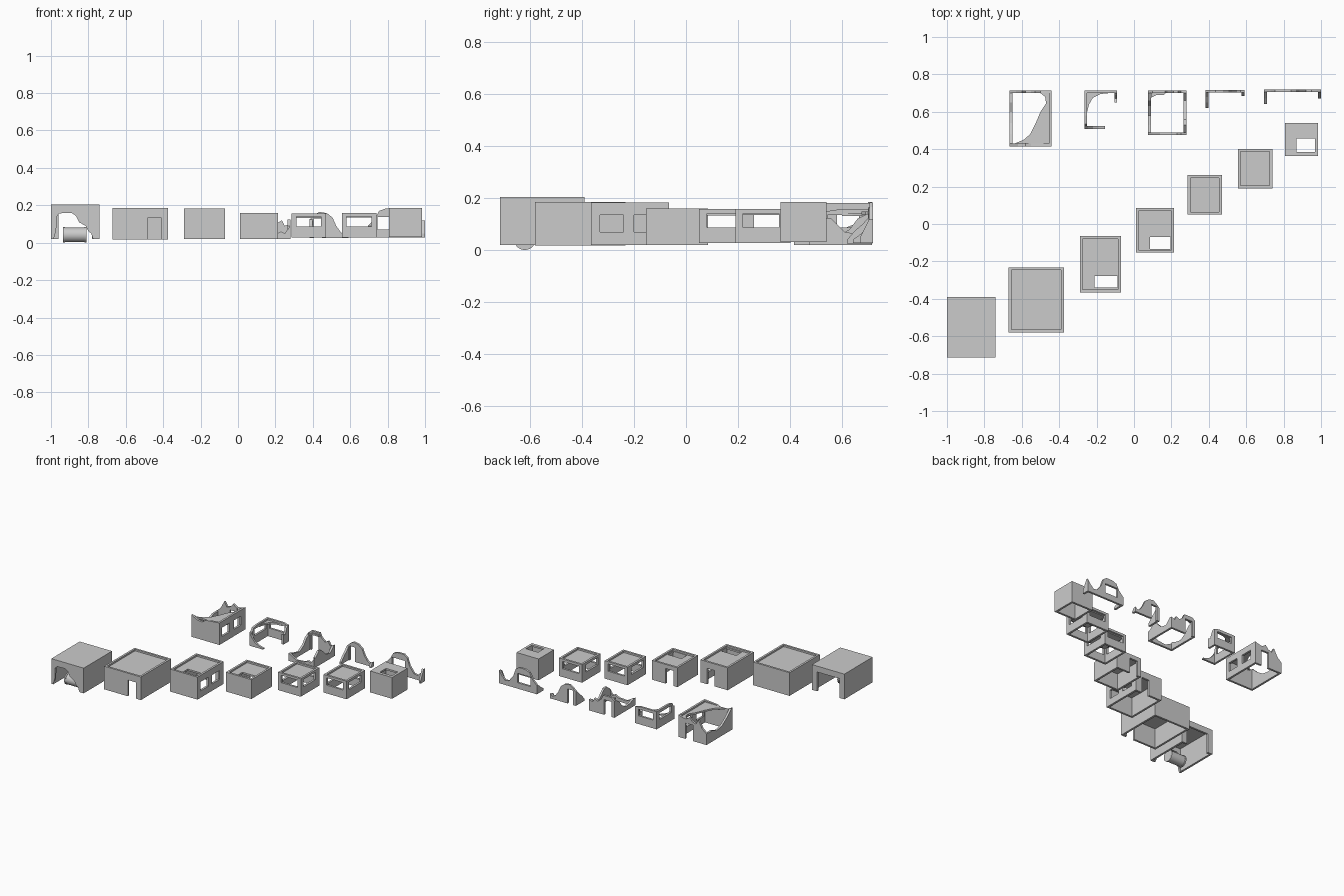
import bpy, bmesh, math
from mathutils import Matrix, Vector

if "Cube" in bpy.data.objects:
    bpy.data.objects.remove(bpy.data.objects["Cube"])

T = 0.015  # wall thickness


def panel(name, outline, holes, axes, centre, thick=T):
    """Flat slab: filled 2D outline with holes, turned into a mesh."""
    cu = bpy.data.curves.new(name, 'CURVE')
    cu.dimensions = '2D'
    cu.fill_mode = 'BOTH'
    cu.extrude = thick / 2
    for loop in [outline] + holes:
        sp = cu.splines.new('POLY')
        sp.points.add(len(loop) - 1)
        for p, co in zip(sp.points, loop):
            p.co = (co[0], co[1], 0, 1)
        sp.use_cyclic_u = True
    tmp = bpy.data.objects.new(name + "_outline", cu)
    me = bpy.data.meshes.new_from_object(tmp)
    bpy.data.objects.remove(tmp)
    bm = bmesh.new()
    bm.from_mesh(me)
    bmesh.ops.remove_doubles(bm, verts=bm.verts, dist=1e-5)
    m = Matrix(axes).transposed().to_4x4()
    bmesh.ops.transform(bm, matrix=Matrix.Translation(Vector(centre)) @ m, verts=bm.verts)
    bmesh.ops.recalc_face_normals(bm, faces=bm.faces)
    for f in bm.faces:
        f.smooth = False
    bm.to_mesh(me)
    bm.free()
    me.name = name
    ob = bpy.data.objects.new(name, me)
    bpy.context.collection.objects.link(ob)
    return ob


def rect(a, b, c, d):
    return [(a, c), (b, c), (b, d), (a, d)]


def wall(name, side, box, top=None, gap=(), windows=(), lo=None, hi=None):
    """One wall of a box; top = ragged upper edge, gap = notch in the bottom edge."""
    x0, x1, y0, y1, z0, z1 = box
    if side in ('front', 'back'):
        axes = ((1, 0, 0), (0, 0, 1), (0, -1, 0))
        a, b = x0, x1
        centre = (0, y0 + T / 2 if side == 'front' else y1 - T / 2, 0)
    else:
        axes = ((0, 1, 0), (0, 0, 1), (1, 0, 0))
        a, b = y0 + T, y1 - T
        centre = (x0 + T / 2 if side == 'left' else x1 - T / 2, 0, 0)
    a = a if lo is None else lo
    b = b if hi is None else hi
    top = top or [(a, z1), (b, z1)]
    outline = [(a, z0)] + list(gap) + [(b, z0)] + list(reversed(top))
    panel(f"{name}_{side}_wall", outline, [rect(*w) for w in windows], axes, centre)


def roof(name, outline, z, holes=()):
    panel(f"{name}_roof", outline, [rect(*h) for h in holes],
          ((1, 0, 0), (0, 1, 0), (0, 0, 1)), (0, 0, z - 0.006), 0.012)


def door(a, b, z0, h):
    return [(a, z0), (a, h), (b, h), (b, z0)]


def house(name, box, gaps=None, windows=None, hole=None, flat=False):
    x0, x1, y0, y1, z0, z1 = box
    gaps, windows = gaps or {}, windows or {}
    wall_box = (x0, x1, y0, y1, z0, z1 - 0.012 if flat else z1)
    for side in ('front', 'back', 'left', 'right'):
        wall(name, side, wall_box, gap=gaps.get(side, ()), windows=windows.get(side, ()))
    i = 0 if flat else T
    roof(name, rect(x0 + i, x1 - i, y0 + i, y1 - i), z1 if flat else z1 - 0.012,
         [hole] if hole else ())


# Intact houses along the diagonal
house("breached_house", (-1, -.74, -.715, -.39, .02, .203), flat=True, gaps={
    'front': [(-.985, .02), (-.972, .07), (-.97, .14), (-.955, .157), (-.89, .16), (-.868, .145),
              (-.85, .11), (-.815, .09), (-.8, .06), (-.785, .05), (-.775, .02)],
    'back': door(-.96, -.78, .02, .16)})
house("door_house", (-.67, -.375, -.58, -.232, .017, .185),
      gaps={'front': door(-.48, -.413, .017, .135)})
house("side_window_house", (-.29, -.07, -.365, -.065, .02, .183),
      gaps={'back': door(-.185, -.125, .02, .135)},
      windows={'right': [(-.33, -.24, .07, .135), (-.2, -.11, .07, .135)]},
      hole=(-.21, -.088, -.34, -.277))
house("back_door_house", (.01, .215, -.153, .085, .02, .16),
      gaps={'back': door(.04, .105, .02, .13)}, hole=(.085, .195, -.133, -.07))
for nm, (x0, x1, y0, y1, z0, z1) in {
        "small_window_house": (.287, .47, .05, .262, .027, .157),
        "wide_window_house": (.555, .74, .19, .402, .027, .158)}.items():
    wx, wy = (x0 + .025, x1 - .027, .087, .14), (y0 + .03, y1 - .045, .087, .14)
    house(nm, (x0, x1, y0, y1, z0, z1),
          windows={'front': [wx], 'back': [wx], 'left': [wy], 'right': [wy]})
house("tower_house", (.807, .985, .363, .54, .03, .185), flat=True, hole=(.87, .967, .386, .456))

# Barrel lying in the breach
for nm, r, d, x in (("barrel", .039, .125, -.873), ("barrel_hoop_left", .042, .01, -.93),
                    ("barrel_hoop_right", .042, .01, -.816)):
    bpy.ops.mesh.primitive_cylinder_add(vertices=24, radius=r, depth=d, location=(x, -.62, .042),
                                        rotation=(0, math.pi / 2, 0))
    bpy.context.object.name = nm
    bpy.ops.object.shade_smooth_by_angle()

# Ruin with two side windows and part of its roof
b = (-.665, -.44, .415, .715, .02, .18)
wall("large_ruin", 'front', b, top=[(-.665, .18), (-.62, .155), (-.58, .15), (-.55, .17), (-.44, .18)])
wall("large_ruin", 'right', b, windows=[(.445, .53, .07, .135), (.58, .665, .07, .135)])
wall("large_ruin", 'back', b, gap=door(-.555, -.495, .02, .135),
     top=[(-.665, .1), (-.63, .13), (-.6, .185), (-.58, .15), (-.55, .16), (-.53, .185),
          (-.5, .165), (-.47, .17), (-.44, .18)])
wall("large_ruin", 'left', b, top=[(.43, .175), (.48, .13), (.54, .09), (.6, .08), (.65, .1), (.7, .1)])
roof("large_ruin", [(-.64, .43), (-.455, .43), (-.455, .7), (-.5, .7), (-.475, .68), (-.47, .645),
                    (-.5, .6), (-.525, .54), (-.555, .48), (-.59, .45)], .168)

# Ruin of a four-window hut, open at the front right
b = (-.265, -.09, .508, .715, .027, .155)
wall("corner_ruin", 'left', b, windows=[(.545, .68, .087, .135)],
     top=[(.523, .125), (.535, .148), (.58, .155), (.7, .155)])
wall("corner_ruin", 'back', b, windows=[(-.235, -.117, .087, .135)],
     top=[(-.265, .155), (-.13, .155), (-.09, .145)])
wall("corner_ruin", 'front', b, hi=-.155,
     top=[(-.265, .125), (-.245, .09), (-.22, .06), (-.19, .045), (-.155, .035)])
wall("corner_ruin", 'right', b, lo=.65, top=[(.65, .1), (.67, .09), (.69, .135), (.7, .145)])
roof("corner_ruin", [(-.25, .6), (-.24, .64), (-.22, .675), (-.18, .695), (-.13, .7), (-.25, .7)], .143)

# Ruin with the door arch in its back wall
b = (.075, .28, .475, .715, .02, .16)
wall("arch_ruin", 'back', b, gap=door(.098, .158, .02, .13),
     top=[(.075, .14), (.1, .16), (.165, .16), (.18, .13), (.21, .105), (.235, .12), (.25, .09), (.28, .1)])
wall("arch_ruin", 'front', b, top=[(.075, .075), (.1, .06), (.14, .04), (.2, .045), (.23, .06),
                                   (.25, .05), (.28, .09)])
wall("arch_ruin", 'left', b, top=[(.49, .075), (.53, .06), (.58, .05), (.63, .08), (.66, .12), (.7, .14)])
wall("arch_ruin", 'right', b, top=[(.49, .09), (.53, .125), (.56, .12), (.61, .07), (.66, .06), (.7, .1)])
roof("arch_ruin", [(.09, .7), (.09, .675), (.12, .69), (.16, .69), (.17, .7)], .148)

# Lone doorway wall
b = (.383, .59, .475, .717, .025, .165)
wall("doorway_ruin", 'back', b, gap=door(.405, .45, .025, .13),
     top=[(.383, .125), (.41, .15), (.435, .165), (.475, .158), (.505, .135), (.525, .09), (.55, .055),
          (.57, .045), (.59, .06)])
wall("doorway_ruin", 'left', b, lo=.62, top=[(.62, .04), (.65, .075), (.68, .1), (.702, .125)])
wall("doorway_ruin", 'right', b, lo=.685, top=[(.685, .035), (.702, .06)])

# Lone window wall
b = (.695, 1, .5, .72, .027, .185)
wall("window_ruin", 'back', b, windows=[(.745, .85, .07, .138)],
     top=[(.695, .09), (.73, .125), (.755, .17), (.79, .183), (.84, .183), (.865, .165), (.885, .11),
          (.92, .065), (.95, .06), (.975, .085), (1, .12)])
wall("window_ruin", 'left', b, lo=.642, top=[(.642, .04), (.67, .06), (.705, .09)])
wall("window_ruin", 'right', b, lo=.67, top=[(.67, .05), (.69, .09), (.705, .12)])
